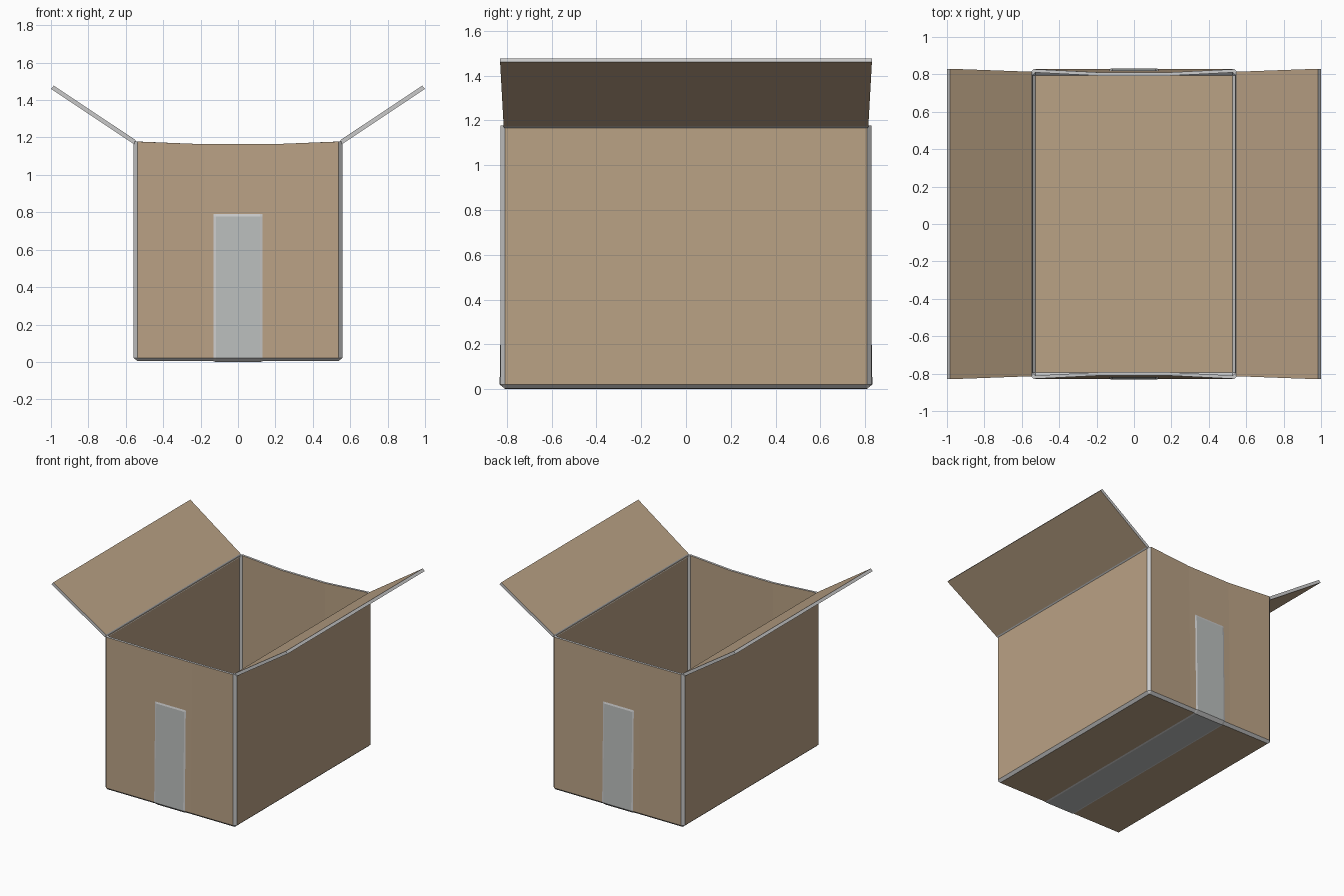
import bpy
import bmesh

if "Cube" in bpy.data.objects:
    bpy.data.objects.remove(bpy.data.objects["Cube"])


def material(name, rgb):
    m = bpy.data.materials.new(name)
    m.diffuse_color = (*rgb, 1)
    m.use_nodes = True
    m.node_tree.nodes["Principled BSDF"].inputs["Base Color"].default_value = m.diffuse_color
    return m


BARE = material("bare_edge", (0.8, 0.8, 0.8))
CARD = material("cardboard", (0.49, 0.36, 0.235))
TAPE = material("packing_tape", (0.50, 0.52, 0.51))


def finish(name, bm, face_mat, recalc=True):
    bmesh.ops.remove_doubles(bm, verts=bm.verts[:], dist=0.0001)
    if recalc:
        bmesh.ops.recalc_face_normals(bm, faces=bm.faces[:])
    mesh = bpy.data.meshes.new(name)
    bm.to_mesh(mesh)
    bm.free()
    mesh.materials.append(BARE)
    mesh.materials.append(face_mat)
    ob = bpy.data.objects.new(name, mesh)
    bpy.context.collection.objects.link(ob)
    return ob


HX, HY, C, TOP = 0.558, 0.828, 0.02, 1.178   # outer half sizes, chamfer, rim height
PULL, DIP, MID = 0.018, 0.014, 0.18          # end walls sag inward at mid rim


def ring(bm, hx, hy, c, z, sag=0):
    """Chamfered rectangle with two extra points on each end wall."""
    pts = []
    for s in (1, -1):
        y = s * hy
        ym, zm = s * (hy - PULL * sag), z - DIP * sag
        pts += [(s * hx, -s * (hy - c), z), (s * hx, s * (hy - c), z),
                (s * (hx - c), y, z), (s * MID, ym, zm),
                (-s * MID, ym, zm), (-s * (hx - c), y, z)]
    return [bm.verts.new(p) for p in pts]


# Box body: outer skin up, over the rim, inner skin down
bm = bmesh.new()
rings = [ring(bm, HX - C, HY - C, 0, 0.004),
         ring(bm, HX, HY, C, 0.022),
         ring(bm, HX, HY, C, TOP, 1),
         ring(bm, HX - 0.016, HY - 0.018, 0.015, TOP, 1),
         ring(bm, HX - 0.016, HY - 0.018, 0.015, 0.035),
         ring(bm, HX - 0.031, HY - 0.033, 0, 0.02)]
bm.faces.new(rings[0]).material_index = 1
bm.faces.new(rings[-1]).material_index = 1
for i in range(5):
    a, b = rings[i], rings[i + 1]
    for k in range(12):
        n = (k + 1) % 12
        f = bm.faces.new((a[k], a[n], b[n], b[k]))
        # walls are cardboard, creases and rim stay bare
        if i in (1, 3) and k not in (1, 5, 7, 11):
            f.material_index = 1
bmesh.ops.dissolve_degenerate(bm, dist=0.0001, edges=bm.edges[:])
finish("box_body", bm, CARD)

# Open flaps along both long sides
section = [(0.557, 1.165), (0.541, 1.168), (0.549, 1.187),
           (0.985, 1.477), (1.0, 1.46), (0.568, 1.172)]
width = [0.812, 0.812, 0.814, 0.83, 0.83, 0.814]
for side, name in ((1, "right_flap"), (-1, "left_flap")):
    bm = bmesh.new()
    ends = [[bm.verts.new((side * x, e * w, z)) for (x, z), w in zip(section, width)]
            for e in (-1, 1)]
    for e in ends:
        bm.faces.new(e)
    for k in range(6):
        n = (k + 1) % 6
        f = bm.faces.new((ends[0][k], ends[0][n], ends[1][n], ends[1][k]))
        if k in (2, 4):
            f.material_index = 1
    finish(name, bm, CARD)

# Tape strip: up one end, under the base, up the other, with a thin bare border
def wall_y(z):
    return HY - PULL * (z - 0.022) / (TOP - DIP - 0.022)


half = [(wall_y(0.79), 0.79, 0.001), (wall_y(0.777), 0.777, 0.004),
        (HY, 0.022, 0.004), (HY - C, 0.004, 0.004)]
path = [(-y, z, o, -1) for y, z, o in half] + [(y, z, o, 1) for y, z, o in half[::-1]]
bm = bmesh.new()
rows = []
for i, (y, z, lift, s) in enumerate(path):
    row = []
    for x, edge in ((-0.13, 1), (-0.118, 0), (0.118, 0), (0.13, 1)):
        o = 0.001 if edge else lift
        under = i in (3, 4)
        row.append(bm.verts.new((x, y if under else y + s * o, z - o if under else z)))
    rows.append(row)
for i in range(7):
    for k in range(3):
        f = bm.faces.new((rows[i][k], rows[i + 1][k], rows[i + 1][k + 1], rows[i][k + 1]))
        if k == 1 and i in (1, 3, 5):
            f.material_index = 1
bm.normal_update()
if sum(f.normal.z for f in bm.faces) > 0:
    bmesh.ops.reverse_faces(bm, faces=bm.faces[:])
finish("tape_strip", bm, TAPE, recalc=False)
